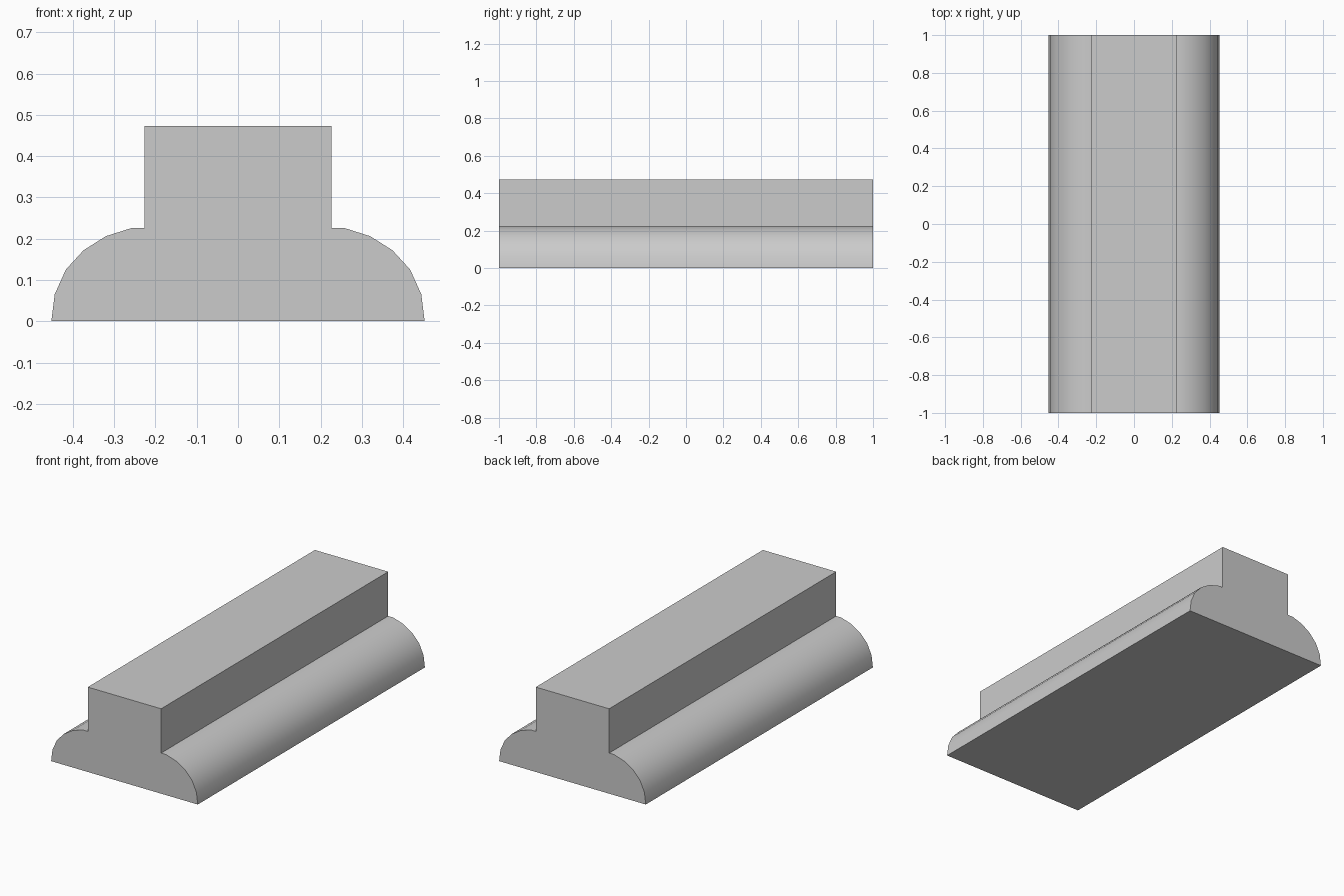
import bpy
import bmesh
import math

cube = bpy.data.objects.get("Cube")
if cube:
    bpy.data.objects.remove(cube, do_unlink=True)

# Plain grey material
grey = bpy.data.materials.new("plain grey")
grey.use_nodes = True
colour = (0.6, 0.6, 0.6, 1)
grey.diffuse_color = colour
grey.node_tree.nodes["Principled BSDF"].inputs["Base Color"].default_value = colour

# Half profile: rounded foot, small ledge, square upper bar
half = [(0.452, 0), (0.444, 0.065), (0.417, 0.125), (0.374, 0.172),
        (0.32, 0.206), (0.257, 0.226), (0.226, 0.226), (0.226, 0.473)]
profile = half + [(-x, z) for x, z in reversed(half)]

# Extrude the mirrored profile along the full length
bm = bmesh.new()
end = bm.faces.new([bm.verts.new((x, -1, z)) for x, z in profile])
swept = bmesh.ops.extrude_face_region(bm, geom=[end], use_keep_orig=True)
moved = [v for v in swept["geom"] if isinstance(v, bmesh.types.BMVert)]
bmesh.ops.translate(bm, verts=moved, vec=(0, 2, 0))
bmesh.ops.recalc_face_normals(bm, faces=bm.faces)
mesh = bpy.data.meshes.new("moulded_rail")
bm.to_mesh(mesh)
bm.free()
mesh.materials.append(grey)

rail = bpy.data.objects.new("moulded_rail", mesh)
bpy.context.collection.objects.link(rail)

# Smooth the rounded shoulders and keep the corners crisp
bpy.ops.object.select_all(action="DESELECT")
rail.select_set(True)
bpy.context.view_layer.objects.active = rail
bpy.ops.object.shade_smooth_by_angle(angle=math.radians(30))
